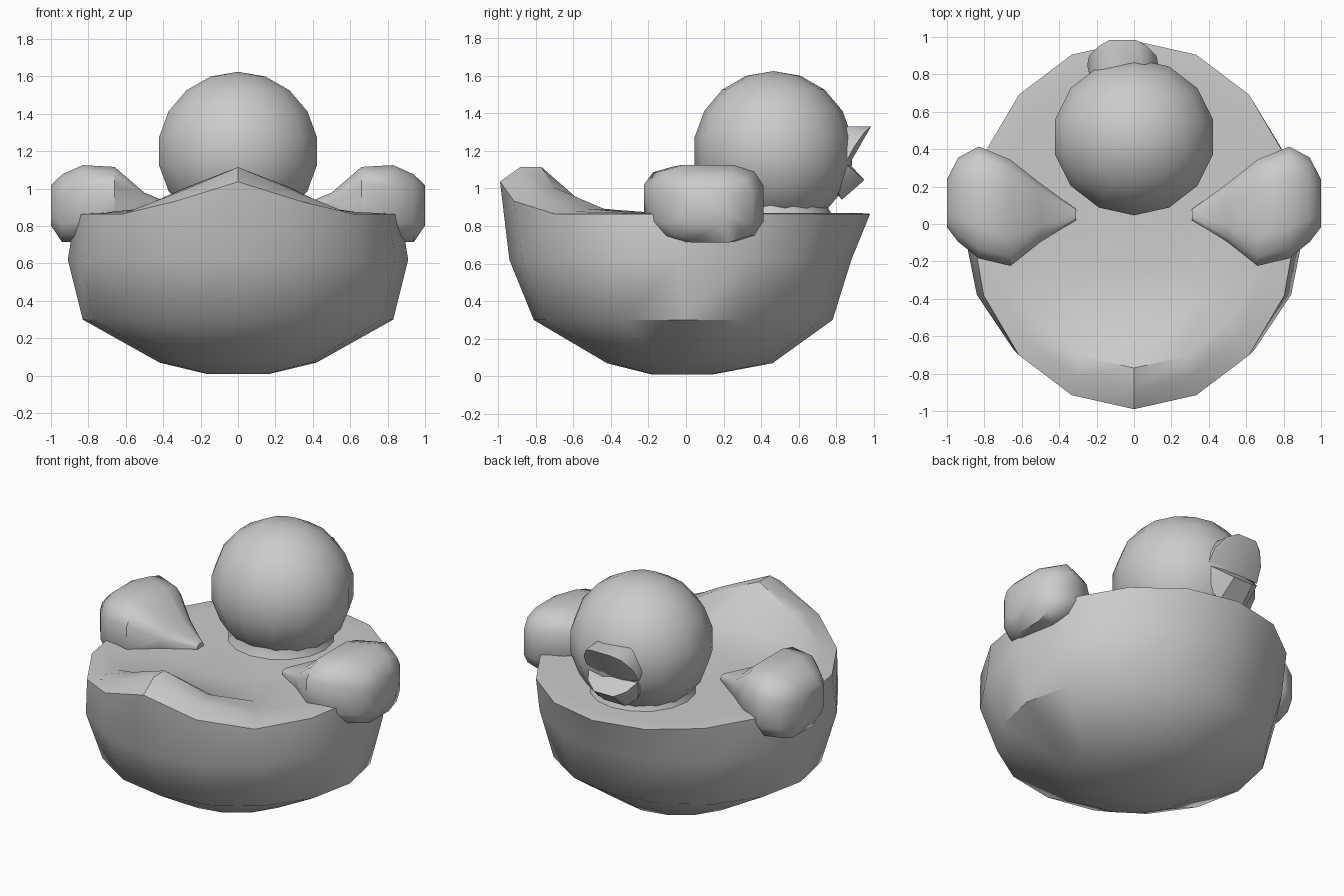
import bpy, bmesh
from math import sin, cos, pi, radians, copysign

if "Cube" in bpy.data.objects:
    bpy.data.objects.remove(bpy.data.objects["Cube"])


def finish(bm, name, angle=40):
    bmesh.ops.recalc_face_normals(bm, faces=bm.faces)
    me = bpy.data.meshes.new(name)
    bm.to_mesh(me)
    bm.free()
    ob = bpy.data.objects.new(name, me)
    bpy.context.collection.objects.link(ob)
    bpy.ops.object.select_all(action='DESELECT')
    ob.select_set(True)
    bpy.context.view_layer.objects.active = ob
    bpy.ops.object.shade_smooth_by_angle(angle=radians(angle))
    return ob


def loft(name, rings, angle=40):
    """Skin a list of equally long point rings and cap both ends."""
    bm = bmesh.new()
    loops = [[bm.verts.new(p) for p in r] for r in rings]
    n = len(loops[0])
    for a, b in zip(loops, loops[1:]):
        for i in range(n):
            j = (i + 1) % n
            bm.faces.new((a[i], a[j], b[j], b[i]))
    bm.faces.new(loops[0])
    bm.faces.new(loops[-1])
    return finish(bm, name, angle)


def tail_lift(x, y):
    """Height of the raised tail above the deck."""
    if y > -0.45:
        return 0.0
    pts = [(0, 0.245), (0.07, 0.24), (0.2, 0.19), (0.4, 0.05), (0.6, 0.0), (2, 0)]
    for (x0, h0), (x1, h1) in zip(pts, pts[1:]):
        if abs(x) <= x1:
            return h0 + (h1 - h0) * (abs(x) - x0) / (x1 - x0)


# body: bowl-shaped hull, with rim lifted at the tail and a flat deck
N = 16
body_rings = []
# z, half width, rear y, far y, share of the tail lift
for z, rx, y0, y1, lift in [
        (0.01, 0.17, -0.18, 0.14, 0), (0.07, 0.42, -0.42, 0.46, 0),
        (0.30, 0.83, -0.81, 0.78, 0), (0.62, 0.91, -0.94, 0.88, 0),
        (0.865, 0.87, -0.99, 0.98, 0.7), (0.87, 0.80, -0.88, 0.92, 1.0),
        (0.87, 0.72, -0.77, 0.86, 1.0), (0.87, 0.56, -0.57, 0.70, 0.15),
        (0.87, 0.30, -0.25, 0.45, 0)]:
    yc, ry = (y0 + y1) / 2, (y1 - y0) / 2
    ring = []
    for i in range(N):
        a = 2 * pi * i / N
        x, y = rx * cos(a), yc + ry * sin(a)
        ring.append((x, y, z + lift * tail_lift(x, y)))
    body_rings.append(ring)
loft("body", body_rings, 45)

# neck collar
loft("neck", [[(r * cos(2 * pi * i / 16), 0.45 + r * sin(2 * pi * i / 16), z)
               for i in range(16)] for z, r in [(0.84, 0.34), (0.89, 0.31), (0.95, 0.30)]])

# head: coarse smooth ball
bm = bmesh.new()
bmesh.ops.create_uvsphere(bm, u_segments=14, v_segments=9, radius=1)
for v in bm.verts:
    v.co = (v.co.x * 0.44, 0.465 + v.co.y * 0.425, 1.2 + v.co.z * 0.425)
finish(bm, "head", 60)


def hull(name, half_pts, cx):
    """Convex hull of points given for one side and mirrored about cx."""
    bm = bmesh.new()
    for x, y, z in half_pts:
        for s in (-1, 1):
            bm.verts.new((cx + s * x, y, z))
    bmesh.ops.convex_hull(bm, input=bm.verts)
    return finish(bm, name, 35)


# open beak: upper and lower lips flaring away from the head
hull("upper_beak", [(0.07, 0.985, 1.33), (0.13, 0.95, 1.30), (0.18, 0.90, 1.23),
                    (0.19, 0.85, 1.14), (0.08, 0.87, 1.13), (0.12, 0.78, 1.33),
                    (0.17, 0.76, 1.2)], -0.06)
hull("lower_beak", [(0.07, 0.95, 1.045), (0.14, 0.91, 1.08), (0.18, 0.85, 1.13),
                    (0.08, 0.87, 1.13), (0.08, 0.83, 0.94), (0.15, 0.80, 1.0),
                    (0.14, 0.74, 1.05)], -0.06)

# wings: boxy paddles tapering to a point on the deck
for s, name in ((-1, "left_wing"), (1, "right_wing")):
    rings = []
    for x, y0, y1, z0, z1 in [
            (0.31, 0.02, 0.08, 0.85, 0.90), (0.50, -0.10, 0.22, 0.82, 0.98),
            (0.66, -0.23, 0.35, 0.76, 1.12), (0.83, -0.19, 0.42, 0.71, 1.13),
            (0.94, -0.10, 0.36, 0.71, 1.08), (1.0, -0.02, 0.24, 0.80, 1.02)]:
        ring = []
        for i in range(12):
            a = 2 * pi * (i + 0.5) / 12
            c, d = cos(a), sin(a)
            c, d = copysign(abs(c) ** 0.6, c), copysign(abs(d) ** 0.6, d)
            ring.append((s * x, (y0 + y1) / 2 + c * (y1 - y0) / 2,
                         (z0 + z1) / 2 + d * (z1 - z0) / 2))
        rings.append(ring)
    loft(name, rings, 50)
